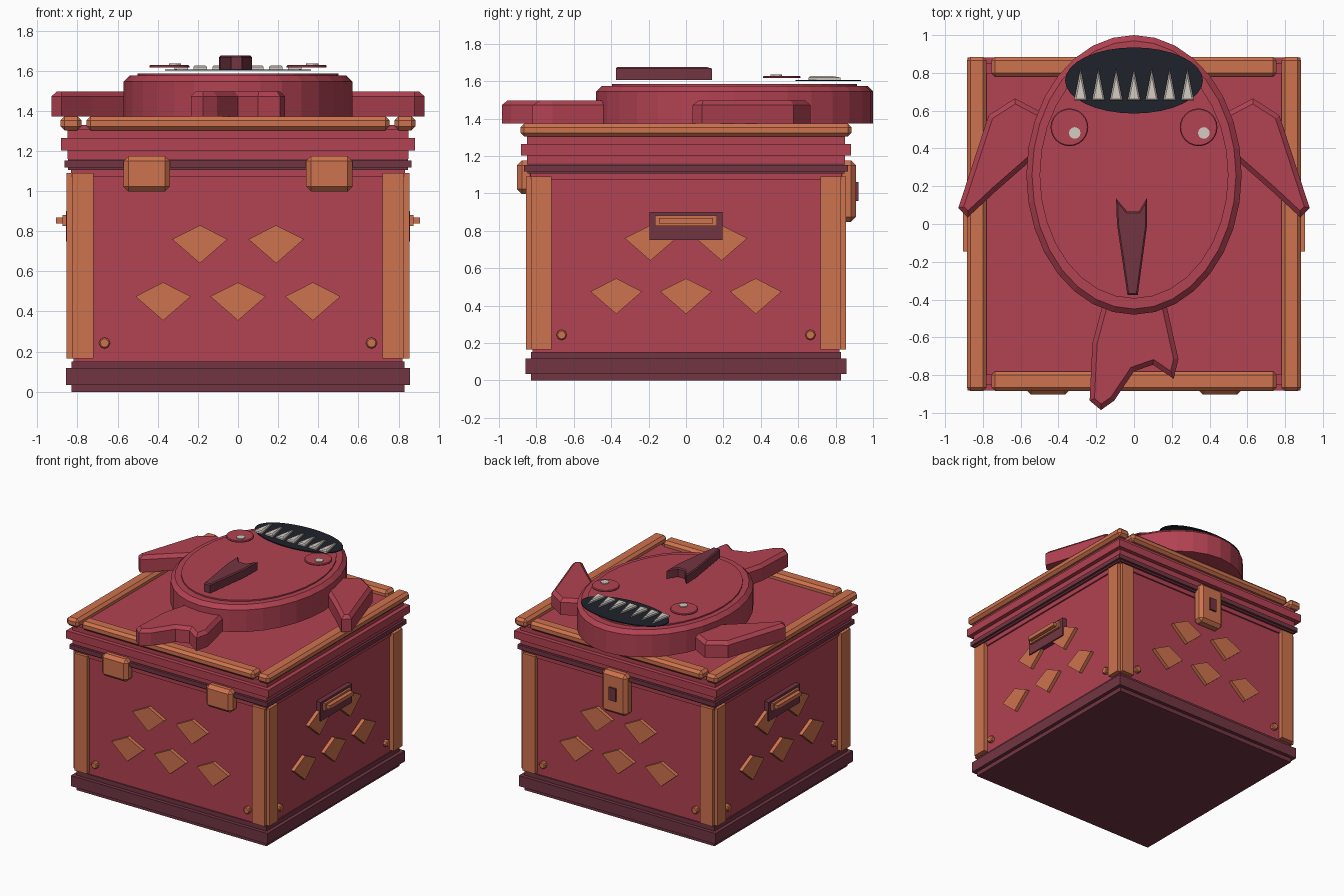
import bpy, bmesh, math
from mathutils import Matrix, Vector

if "Cube" in bpy.data.objects:
    bpy.data.objects.remove(bpy.data.objects["Cube"])


def material(name, rgb):
    m = bpy.data.materials.new(name)
    lin = [((c / 255 + 0.055) / 1.055) ** 2.4 for c in rgb]
    m.diffuse_color = (*lin, 1)
    m.use_nodes = True
    m.node_tree.nodes["Principled BSDF"].inputs["Base Color"].default_value = m.diffuse_color
    return m


RED = material("crimson", (178, 66, 82))
ORANGE = material("copper orange", (206, 114, 77))
DARK = material("dark maroon", (114, 53, 66))
BLACK = material("mouth black", (32, 34, 44))
IVORY = material("ivory", (212, 204, 195))


def prism(name, pts, z0, z1, mat, chamfer=0.0, matrix=None):
    """Extrude an outline from z0 to z1, optionally chamfering the top rim."""
    bm = bmesh.new()
    base = bm.faces.new([bm.verts.new((x, y, z0)) for x, y in pts])
    out = bmesh.ops.extrude_face_region(bm, geom=[base], use_keep_orig=True)
    top = [g for g in out["geom"] if isinstance(g, bmesh.types.BMVert)]
    for v in top:
        v.co.z = z1
    bmesh.ops.recalc_face_normals(bm, faces=bm.faces)
    if chamfer:
        rim = [e for e in bm.edges if all(v in top for v in e.verts)]
        bmesh.ops.bevel(bm, geom=rim, offset=chamfer, segments=1, affect='EDGES')
    if matrix:
        bm.transform(matrix)
    bmesh.ops.recalc_face_normals(bm, faces=bm.faces)
    mesh = bpy.data.meshes.new(name)
    bm.to_mesh(mesh)
    bm.free()
    mesh.materials.append(mat)
    ob = bpy.data.objects.new(name, mesh)
    bpy.context.collection.objects.link(ob)
    return ob


def rect(x0, x1, y0, y1):
    return [(x0, y0), (x1, y0), (x1, y1), (x0, y1)]


def square(r):
    return rect(-r, r, -r, r)


def ellipse(cx, cy, rx, ry, n):
    return [(cx + rx * math.cos(2 * math.pi * i / n),
             cy + ry * math.sin(2 * math.pi * i / n)) for i in range(n)]


def wall(k):
    """Local x runs along a wall, y goes up and z points outward."""
    return Matrix.Rotation(k * math.pi / 2, 4, 'Z') @ Matrix.Rotation(math.pi / 2, 4, 'X')


def bevelled(ob, width):
    b = ob.modifiers.new("bevel", 'BEVEL')
    b.width = width
    b.segments = 1
    return ob


def band(name, r, z0, z1, step, inset, mat):
    """Square moulding with a wider middle course."""
    prism(name, square(r - step), z0, z1, mat)
    prism(name + "_course", square(r), z0 + inset, z1 - inset, mat)


# Chest body, plinth and lid mouldings
prism("chest_body", square(0.82), 0.01, 1.12, RED)
prism("body_lip", square(0.832), 1.07, 1.11, RED)
band("plinth", 0.857, 0.0, 0.152, 0.028, 0.034, DARK)
band("rim", 0.865, 1.105, 1.165, 0.018, 0.013, DARK)
band("lid", 0.882, 1.16, 1.307, 0.033, 0.043, RED)
prism("lid_panel", square(0.80), 1.30, 1.33, RED)

# Lid trim rails
for s in (-1, 1):
    a, b = sorted((s * 0.78, s * 0.885))
    bevelled(prism("lid_side_rail", rect(a, b, -0.885, 0.885), 1.303, 1.372, ORANGE), 0.02)
    bevelled(prism("lid_cross_rail", rect(-0.755, 0.755, a, b), 1.303, 1.372, ORANGE), 0.02)

# Corner posts with a notched outer edge
for k in range(4):
    pts = [(0.72, 0.72), (0.855, 0.72), (0.855, 0.828), (0.828, 0.828),
           (0.828, 0.855), (0.72, 0.855)]
    prism("corner_post", pts, 0.165, 1.09, ORANGE, 0,
          Matrix.Rotation(k * math.pi / 2, 4, 'Z'))

# Scale plates and rivets on every wall
for k in range(4):
    for cx, top in ((-0.19, 0.83), (0.19, 0.83), (-0.373, 0.545), (0, 0.545), (0.373, 0.545)):
        kite = [(cx, top), (cx - 0.138, top - 0.07), (cx, top - 0.19), (cx + 0.138, top - 0.07)]
        prism("scale_plate", kite, 0.81, 0.848, ORANGE, 0, wall(k))
    for s in (-1, 1):
        prism("rivet", ellipse(s * 0.665, 0.243, 0.028, 0.028, 8), 0.81, 0.848,
              ORANGE, 0.006, wall(k))

# Side handles
for k in (1, 3):
    prism("handle_plate", rect(-0.195, 0.195, 0.75, 0.9), 0.81, 0.858, DARK, 0, wall(k))
    prism("handle_bar", rect(-0.165, 0.165, 0.825, 0.882), 0.84, 0.875, ORANGE, 0, wall(k))
    prism("handle_grip", rect(-0.145, 0.145, 0.838, 0.868), 0.87, 0.906, ORANGE, 0, wall(k))

# Front hinges, rear latch and keyhole
for s in (-1, 1):
    bevelled(prism("hinge", rect(s * 0.455 - 0.115, s * 0.455 + 0.115, 0.997, 1.175),
                   0.81, 0.903, ORANGE, 0, wall(0)), 0.025)
bevelled(prism("latch", rect(-0.11, 0.11, 0.848, 1.175), 0.81, 0.908, ORANGE, 0, wall(2)), 0.025)
prism("keyhole", rect(-0.03, 0.03, 0.96, 1.06), 0.90, 0.922, DARK, 0, wall(2))

# Fish body
prism("fish_body", ellipse(0, 0.26, 0.57, 0.74, 32), 1.372, 1.575, RED, 0.03)
prism("fish_back", ellipse(0, 0.26, 0.50, 0.655, 32), 1.57, 1.585, RED)

# Side fins
fin = [(-0.63, 0.665), (-0.77, 0.575), (-0.93, 0.085), (-0.88, 0.035),
       (-0.73, 0.175), (-0.45, 0.42), (-0.45, 0.57)]
for s in (1, -1):
    prism("side_fin", [(s * x, y) for x, y in fin], 1.372, 1.497, RED, 0.025)

# Tail fin
tail = [(-0.14, -0.33), (-0.22, -0.63), (-0.235, -0.935), (-0.175, -0.985),
        (-0.105, -0.935), (0, -0.78), (0.1, -0.745), (0.21, -0.82),
        (0.235, -0.715), (0.15, -0.33)]
prism("tail_fin", tail, 1.372, 1.497, RED, 0.025)

# Back fin
back = [(-0.095, 0.135), (-0.09, 0), (-0.035, -0.375), (0.02, -0.375),
        (0.07, 0), (0.07, 0.14), (0.025, 0.065), (-0.035, 0.065)]
prism("back_fin", back, 1.605, 1.675, DARK, 0.008)

# Mouth and teeth
prism("mouth", ellipse(0, 0.76, 0.365, 0.175, 32), 1.60, 1.607, BLACK)
for i in range(-3, 4):
    x = i * 0.0943
    prism("tooth", [(x - 0.034, 0.655), (x + 0.034, 0.655), (x, 0.825)],
          1.606, 1.627, IVORY, 0.008)

# Eyes with pupils set to one side
for s in (-1, 1):
    prism("eye", ellipse(s * 0.342, 0.512, 0.1, 0.1, 24), 1.616, 1.628, RED, 0.005)
    prism("pupil", ellipse(s * 0.342 + 0.028, 0.482, 0.031, 0.031, 12), 1.626, 1.635, IVORY)
